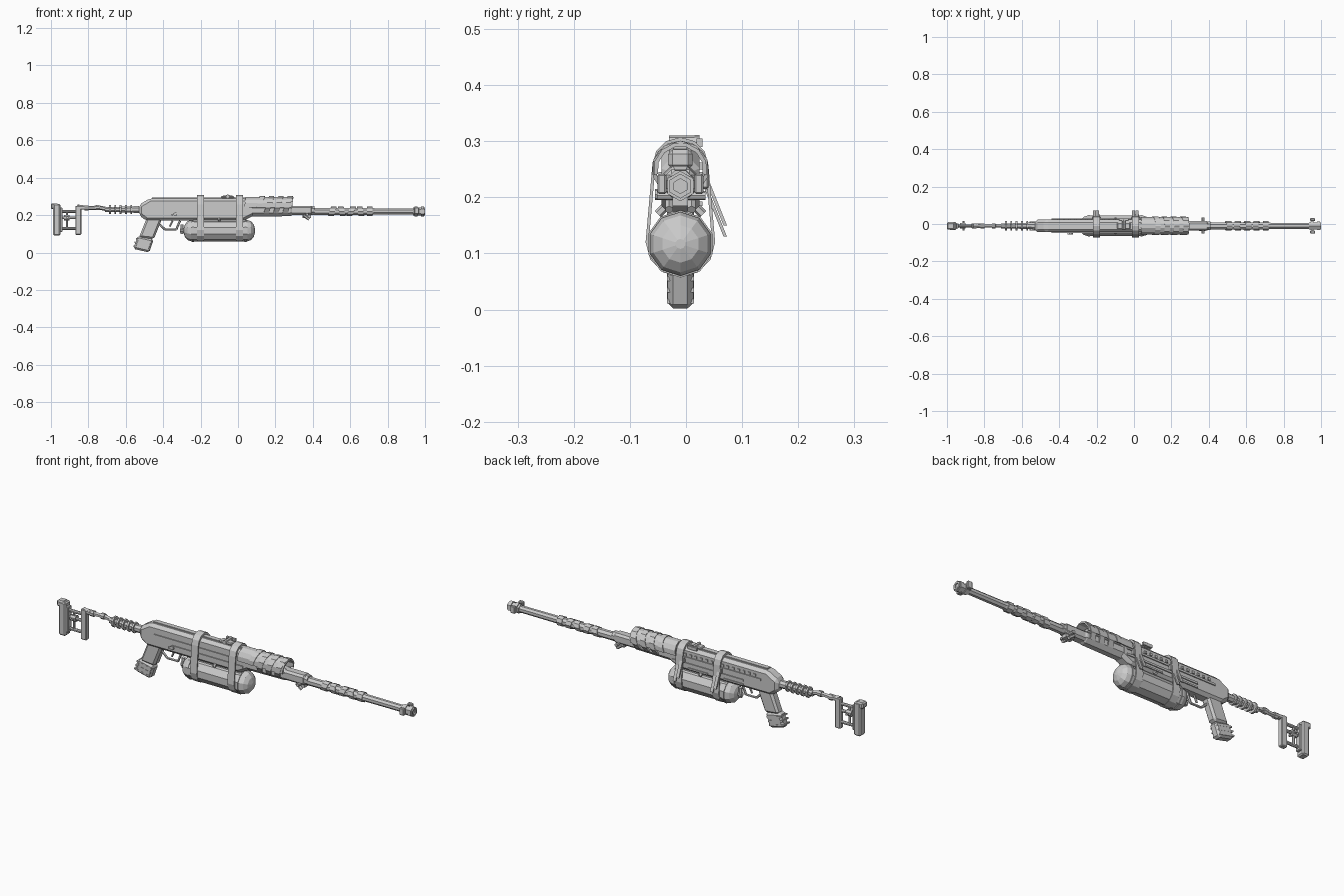
import bpy, bmesh, math
from mathutils import Vector

cube = bpy.data.objects.get("Cube")
if cube:
    bpy.data.objects.remove(cube, do_unlink=True)

# Shared levels and sizes
MIDDLE = -0.01  # lengthwise plane of symmetry
BORE = 0.22
TOP, BELLY = 0.29, 0.17
BACK, FRONT = -0.53, 0.09
HALF = 0.034  # half width of the receiver
TANK_LEVEL, TANK_RADIUS, TANK_CENTRE = 0.117, 0.057, -0.1
THIN = 0.005
BOTH = (-1, 1)

metal = bpy.data.materials.new("plain grey")
metal.use_nodes = True
metal.diffuse_color = (0.6, 0.6, 0.6, 1)
metal.node_tree.nodes["Principled BSDF"].inputs["Base Color"].default_value = metal.diffuse_color


def finish(name, bm, bevel=0):
    bmesh.ops.recalc_face_normals(bm, faces=bm.faces)
    mesh = bpy.data.meshes.new(name)
    bm.to_mesh(mesh)
    bm.free()
    mesh.materials.append(metal)
    part = bpy.data.objects.new(name, mesh)
    bpy.context.collection.objects.link(part)
    if bevel:
        modifier = part.modifiers.new("bevel", "BEVEL")
        modifier.width, modifier.segments = bevel, 1
    return part


def skin(name, rows, closed, bevel=0):
    """Join matching loops of points into one solid, as a ring or with end caps."""
    bm = bmesh.new()
    loops = [[bm.verts.new(point) for point in row] for row in rows]
    following = loops[1:] + loops[:1] if closed else loops[1:]
    for near, far in zip(loops, following):
        for i in range(len(near)):
            bm.faces.new((near[i - 1], near[i], far[i], far[i - 1]))
    if not closed:
        bm.faces.new(loops[0])
        bm.faces.new(loops[-1])
    return finish(name, bm, bevel)


def prism(name, profile, half, y=0, bevel=0):
    """Side profile in x and z, thickened across y."""
    rows = [[(x, MIDDLE + y + side * half, z) for x, z in profile] for side in BOTH]
    return skin(name, rows, False, bevel)


def box(name, x, length, z, height, half, y=0, bevel=0, lean=0, slope=0):
    """Block whose upright edges may lean and whose level edges may slope down."""
    shift, drop = lean * height, slope * length
    profile = [(x, z), (x + length, z - drop),
               (x + length + shift, z + height - drop), (x + shift, z + height)]
    return prism(name, profile, half, y, bevel)


def arc(radius, level, start, end, count):
    angles = [math.radians(start + (end - start) * i / (count - 1)) for i in range(count)]
    return [(radius * math.cos(a), level + radius * math.sin(a)) for a in angles]


def lathe(name, profile, level=BORE, sides=8):
    """Profile of x and radius, turned about a lengthwise axis."""
    turn = 360 / sides
    rows = [[(x, MIDDLE + y, z) for y, z in arc(radius, level, turn / 2, 360 - turn / 2, sides)]
            for x, radius in profile]
    return skin(name, rows, False)


def tube(name, x, length, radius, level=BORE, sides=8):
    return lathe(name, [(x, radius), (x + length, radius)], level, sides)


def band(name, outline, x, width, level, inner=0.85, closed=True, slant=0):
    """Flat band following an outline in y and z."""
    rows = []
    for y, z in outline:
        rise = z - level
        near, far = x + slant * rise, x + width + slant * rise
        inside = (MIDDLE + y * inner, level + rise * inner)
        rows.append([(near, MIDDLE + y, z), (far, MIDDLE + y, z), (far, *inside), (near, *inside)])
    return skin(name, rows, closed)


def rod(name, start, end, radius, sides=6):
    offset = Vector((0, MIDDLE, 0))
    start, end = Vector(start) + offset, Vector(end) + offset
    bm = bmesh.new()
    bmesh.ops.create_cone(bm, cap_ends=True, segments=sides, radius1=radius, radius2=radius,
                          depth=(end - start).length)
    part = finish(name, bm)
    part.location = (start + end) / 2
    part.rotation_euler = (end - start).to_track_quat("Z", "Y").to_euler()
    return part


def chain(name, path, radius):
    """Rods from point to point along the middle plane."""
    for (x, z), (next_x, next_z) in zip(path, path[1:]):
        rod(name, (x, 0, z), (next_x, 0, next_z), radius)


def pin(name, x, z, left, right, radius):
    return rod(name, (x, left, z), (x, right, z), radius, sides=8)


# Receiver with its rails
receiver = [(BACK, BORE - 0.02), (BACK, BORE + 0.035), (BACK + 0.06, TOP), (FRONT - 0.05, TOP),
            (FRONT, TOP - 0.03), (FRONT, BELLY + 0.03), (FRONT - 0.06, BELLY), (BACK + 0.04, BELLY)]
prism("receiver", receiver, HALF, bevel=0.015)
box("top_rib", BACK + 0.07, 0.5, TOP - THIN, 2 * THIN, 0.012)
for side in BOTH:
    box("upper_rail", BACK + 0.09, 0.5, BORE + 0.015, 2 * THIN, THIN, side * HALF)
    box("lower_rail", -0.34, 0.4, BORE - 0.015, 2 * THIN, THIN, side * HALF)
    rod("tank_brace", (TANK_CENTRE, side * 0.01, 0.2), (TANK_CENTRE, side * 0.04, BELLY), 0.008)
for i in range(14):
    box("rail_tooth", -0.41 + 0.03 * i, 0.012, 0.25, 0.012, THIN, HALF)
for x in (-0.34, -0.14):
    box("vent_bar", x, 0.11, 0.185, 0.008, THIN, HALF)
pin("selector_pivot", -0.335, 0.205, -0.045, -HALF, 0.01)
box("selector_lever", -0.355, 0.02, 0.197, 0.008, THIN, -0.04, slope=-0.3)

# Grip and trigger
box("grip_neck", -0.53, 0.08, 0.08, 0.12, 0.024, bevel=0.01, lean=0.4, slope=0.1)
box("grip", -0.56, 0.085, 0.02, 0.07, 0.023, bevel=0.01, lean=0.35, slope=0.235)
for i in range(3):
    rise = 0.02 * i
    box("grip_ridge", -0.56 + 0.35 * rise, 0.083, 0.03 + rise, 0.008, 0.024, slope=0.235)
chain("trigger_guard", [(-0.43, 0.16), (-0.39, 0.123), (-0.33, 0.123), (-0.31, BELLY)], 0.006)
chain("trigger", [(-0.35, BELLY), (-0.365, 0.138)], THIN)

# Tank with domed ends, hoops and valve
dome = [math.radians(27 * i) for i in range(4)]
ends = [[(TANK_CENTRE + side * (0.15 + 0.042 * math.sin(a)), TANK_RADIUS * math.cos(a)) for a in dome]
        for side in BOTH]
lathe("tank", ends[0][::-1] + ends[1], TANK_LEVEL, sides=10)
for side in BOTH:
    tube("tank_hoop", TANK_CENTRE + side * 0.14 - THIN, 2 * THIN, TANK_RADIUS + 0.003, TANK_LEVEL, sides=10)
tube("valve_stem", -0.31, 0.04, 0.012, TANK_LEVEL)
chain("valve_wheel", [(-0.3, 0.1), (-0.3, 0.15)], 0.01)
box("tank_saddle", -0.24, 0.28, 0.15, 0.03, 0.022)

# Straps round receiver and tank, with buckles and loose tails
loop = arc(0.05, 0.257, 0, 180, 7) + arc(0.062, 0.12, 180, 360, 7)
for x in (-0.22, -0.01):
    band("strap", loop, x, 0.038, 0.185, inner=0.9)
    box("buckle", x - THIN, 0.048, 0.215, 0.03, 0.008, 0.042, bevel=0.003)
    for i in range(2):
        bottom = 0.15 - 0.02 * i
        tail = box("strap_tail", x + 0.018 * i, 0.016, bottom, 0.085, 0.003, 0.08)
        for vertex in tail.data.vertices:
            vertex.co.y -= 0.4 * (vertex.co.z - bottom)

# Top sight
box("sight_base", -0.09, 0.07, TOP, 0.012, 0.018, bevel=0.004)
pin("sight_drum", -0.055, 0.3, -0.02, 0.025, 0.01)
pin("sight_knob", -0.055, 0.298, 0.025, HALF, 0.013)
box("sight_post", -0.08, 0.05, TOP, 0.015, THIN, HALF)

# Fore end, curved cover and slanted wraps
lathe("fore_end", [(FRONT - 0.02, 0.036), (0.28, 0.033), (0.29, 0.027), (0.41, 0.025)], BORE + THIN)
box("fore_block", 0.27, 0.13, 0.2, 0.05, 0.026, bevel=0.01)
box("cover_support", 0.06, 0.2, 0.25, 0.035, 0.022, bevel=0.008)
band("cover", arc(0.048, 0.25, -12, 192, 8), 0.035, 0.255, 0.25, closed=False, slant=0.12)
for i in range(4):
    droop = 50 if i else 12
    band("cover_wrap", arc(0.051, 0.25, -droop, 180 + droop, 9), 0.1 + 0.05 * i, 0.028, 0.25,
         closed=False, slant=0.3)

# Folded support under the fore end
box("support_mount", 0.345, 0.045, 0.185, 0.02, 0.014)
pin("pivot_pin", 0.37, 0.203, -0.042, 0.045, 0.008)
for side in BOTH:
    rod("support_stub", (0.35, side * 0.02, 0.2), (0.38, side * 0.02, 0.178), 0.008)

# Barrel, slanted wraps and muzzle
lathe("barrel", [(0.4, 0.021), (0.72, 0.02), (0.73, 0.018), (0.985, 0.017)])
for i, slant in enumerate((0.3, -0.2, 0.4, -0.2, 0)):
    band("barrel_wrap", arc(0.025, BORE, 0, 315, 8), 0.49 + 0.05 * i, 0.03, BORE, slant=slant)
tube("muzzle_core", 0.935, 0.05, 0.022, sides=6)
for x in (0.945, 0.978):
    tube("muzzle_flange", x, 0.016, 0.027, sides=6)
band("muzzle_rim", arc(0.022, BORE, 30, 330, 6), 0.985, 0.015, BORE, inner=0.6)
for side in BOTH:
    box("muzzle_lug", 0.942, 0.026, 0.206, 0.036, 0.008, side * 0.033, bevel=0.003)
    box("muzzle_lug_arm", 0.95, 0.01, 0.215, 0.015, 0.006, side * 0.024)

# Spring section and bent stock tube
lathe("spring_core", [(-0.7, 0.013), (BACK, 0.02)], BORE + 0.01)
for i in range(5):
    tube("spring_ring", -0.69 + 0.0285 * i, 0.01, 0.027, BORE + 0.01)
bends = [(-0.86, 0.246), (-0.8, 0.238), (-0.74, 0.24), (-0.69, 0.23)]
chain("stock_tube", bends, 0.011)
for x, z in bends[1:]:
    tube("tube_collar", x - 0.02, 0.02, 0.015, z)

# Open stock frame and shoulder plate
box("stock_upright", -0.87, 0.032, 0.095, 0.155, 0.013, bevel=0.004)
box("stock_shoulder", -0.85, 0.04, 0.23, 0.02, 0.012, bevel=0.004)
box("shoulder_plate", -0.988, 0.038, 0.09, 0.17, 0.022, bevel=0.006)
box("plate_heel", -1, 0.04, 0.232, 0.031, 0.02, bevel=0.006)
box("plate_liner", -0.955, 0.017, 0.11, 0.13, 0.014, bevel=0.003)
for level in (0.128, 0.186, BORE):
    tube("stock_bar", -0.95, 0.1, 0.008, level)
tube("stock_adjuster", -0.93, 0.03, 0.016, 0.186)
pin("adjuster_pin", -0.912, 0.186, -0.025, 0.025, 0.006)
chain("stock_strut", [(-0.915, 0.128), (-0.915, BORE)], 0.006)
